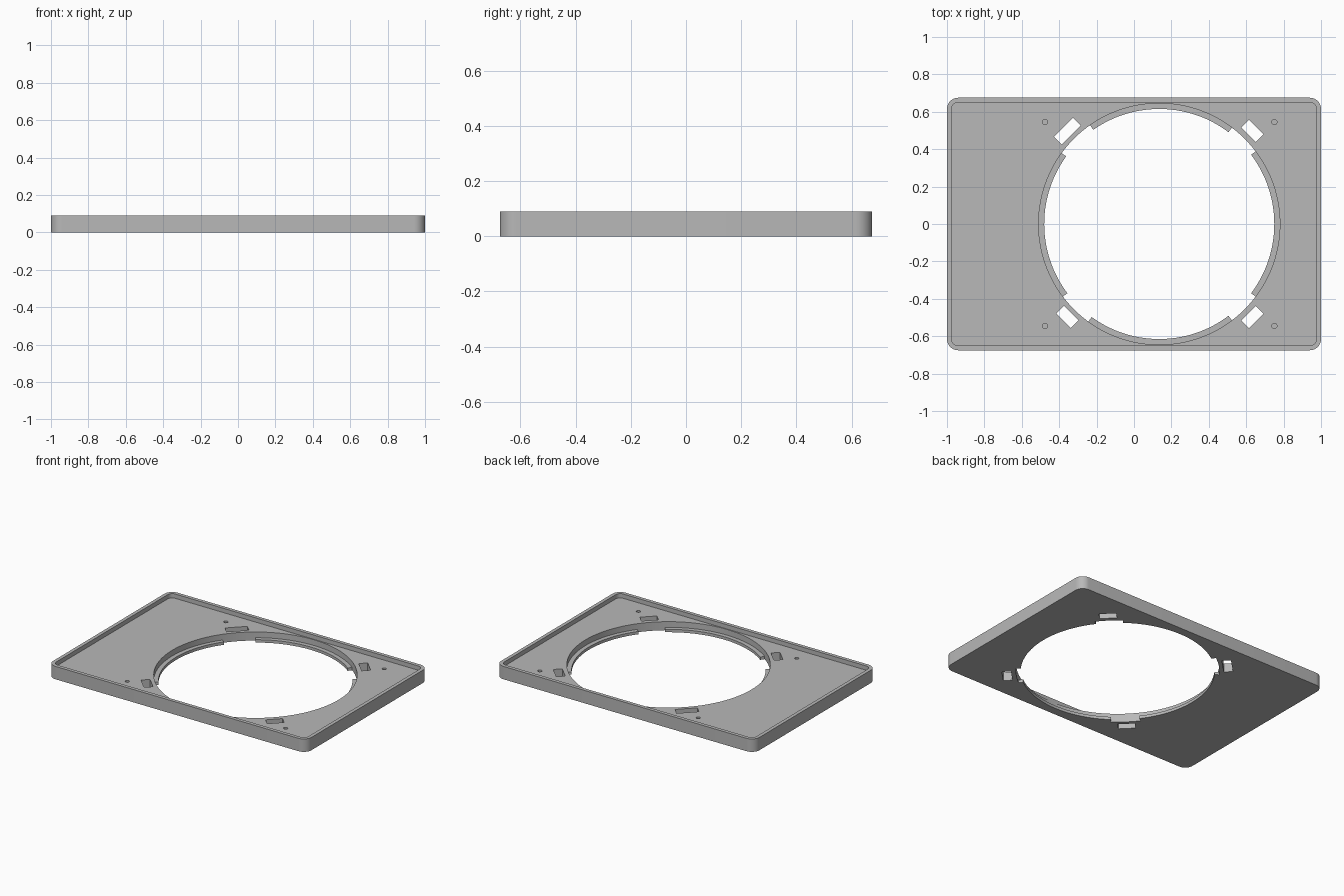
import bpy, bmesh, math
from mathutils import Matrix

if "Cube" in bpy.data.objects:
    bpy.data.objects.remove(bpy.data.objects["Cube"])

HEIGHT, FLOOR, LIP = 0.09, 0.06, 0.02
CX, R_OUT, R_IN = 0.135, 0.645, 0.615

grey = bpy.data.materials.new("plain grey")
grey.diffuse_color = (0.48, 0.48, 0.48, 1)
grey.use_nodes = True
grey.node_tree.nodes["Principled BSDF"].inputs["Base Color"].default_value = grey.diffuse_color


def prism(name, points, z0, z1):
    """Extrude a closed outline (counter-clockwise) from z0 to z1."""
    bm = bmesh.new()
    face = bm.faces.new([bm.verts.new((x, y, z0)) for x, y in points])
    top = bmesh.ops.extrude_face_region(bm, geom=[face])["geom"]
    verts = [v for v in top if isinstance(v, bmesh.types.BMVert)]
    bmesh.ops.translate(bm, verts=verts, vec=(0, 0, z1 - z0))
    bmesh.ops.recalc_face_normals(bm, faces=bm.faces)
    mesh = bpy.data.meshes.new(name)
    bm.to_mesh(mesh)
    bm.free()
    mesh.materials.append(grey)
    obj = bpy.data.objects.new(name, mesh)
    bpy.context.collection.objects.link(obj)
    return obj


def arc(cx, cy, r, a0, a1, n):
    return [(cx + r * math.cos(math.radians(a0 + (a1 - a0) * i / n)),
             cy + r * math.sin(math.radians(a0 + (a1 - a0) * i / n))) for i in range(n + 1)]


def rounded_rect(hx, hy, r):
    pts = []
    for sx, sy, a in ((1, 1, 0), (-1, 1, 90), (-1, -1, 180), (1, -1, 270)):
        pts += arc(sx * (hx - r), sy * (hy - r), r, a, a + 90, 10)
    return pts


def circle(cx, cy, r, n):
    return arc(cx, cy, r, 0, 360, n)[:-1]


def slot(cx, cy, length, width, angle):
    rot = Matrix.Rotation(math.radians(angle), 2)
    corners = ((-1, -1), (1, -1), (1, 1), (-1, 1))
    out = []
    for u, v in corners:
        x, y = u * length / 2, v * width / 2
        out.append((cx + rot[0][0] * x + rot[0][1] * y, cy + rot[1][0] * x + rot[1][1] * y))
    return out


def smooth(obj):
    bpy.ops.object.select_all(action='DESELECT')
    obj.select_set(True)
    bpy.context.view_layer.objects.active = obj
    bpy.ops.object.shade_smooth_by_angle(angle=math.radians(30))


# Tray plate with rounded corners
plate = prism("tray_plate", rounded_rect(1.0, 0.675, 0.06), 0, HEIGHT)

# Recess inside the rim, and the large round opening
cutters = [
    prism("recess_cutter", rounded_rect(0.975, 0.65, 0.035), FLOOR, 0.2),
    prism("opening_cutter", circle(CX, 0, R_OUT, 128), -0.1, 0.15),
]
# Four diagonal through slots (the back left one is longer)
for x, y, length, angle in ((-0.356, 0.497, 0.144, 45), (0.633, 0.497, 0.11, -45),
                            (-0.356, -0.497, 0.11, -45), (0.633, -0.497, 0.11, 45)):
    cutters.append(prism("slot_cutter", slot(x, y, length, 0.058, angle), -0.1, 0.15))
# Four blind screw holes
for x in (-0.476, 0.75):
    for y in (-0.545, 0.545):
        cutters.append(prism("screw_hole_cutter", circle(x, y, 0.014, 20), 0.02, 0.15))

for cutter in cutters:
    cutter.hide_render = True
    mod = plate.modifiers.new("cut", 'BOOLEAN')
    mod.operation, mod.solver, mod.object = 'DIFFERENCE', 'EXACT', cutter

# Apply the cuts and remove the cutters
bpy.context.view_layer.update()
result = bpy.data.meshes.new_from_object(
    plate.evaluated_get(bpy.context.evaluated_depsgraph_get()))
plate.modifiers.clear()
plate.data = result
for cutter in cutters:
    bpy.data.objects.remove(cutter)
smooth(plate)

# Low lip around the opening, interrupted at the slots
for side, a0, a1 in (("right", -37, 37), ("back", 53, 125),
                     ("left", 144, 217), ("front", 234, 307)):
    outline = arc(CX, 0, R_OUT + 0.001, a0, a1, 28) + arc(CX, 0, R_IN, a1, a0, 28)
    smooth(prism("lip_" + side, outline, 0, LIP))
